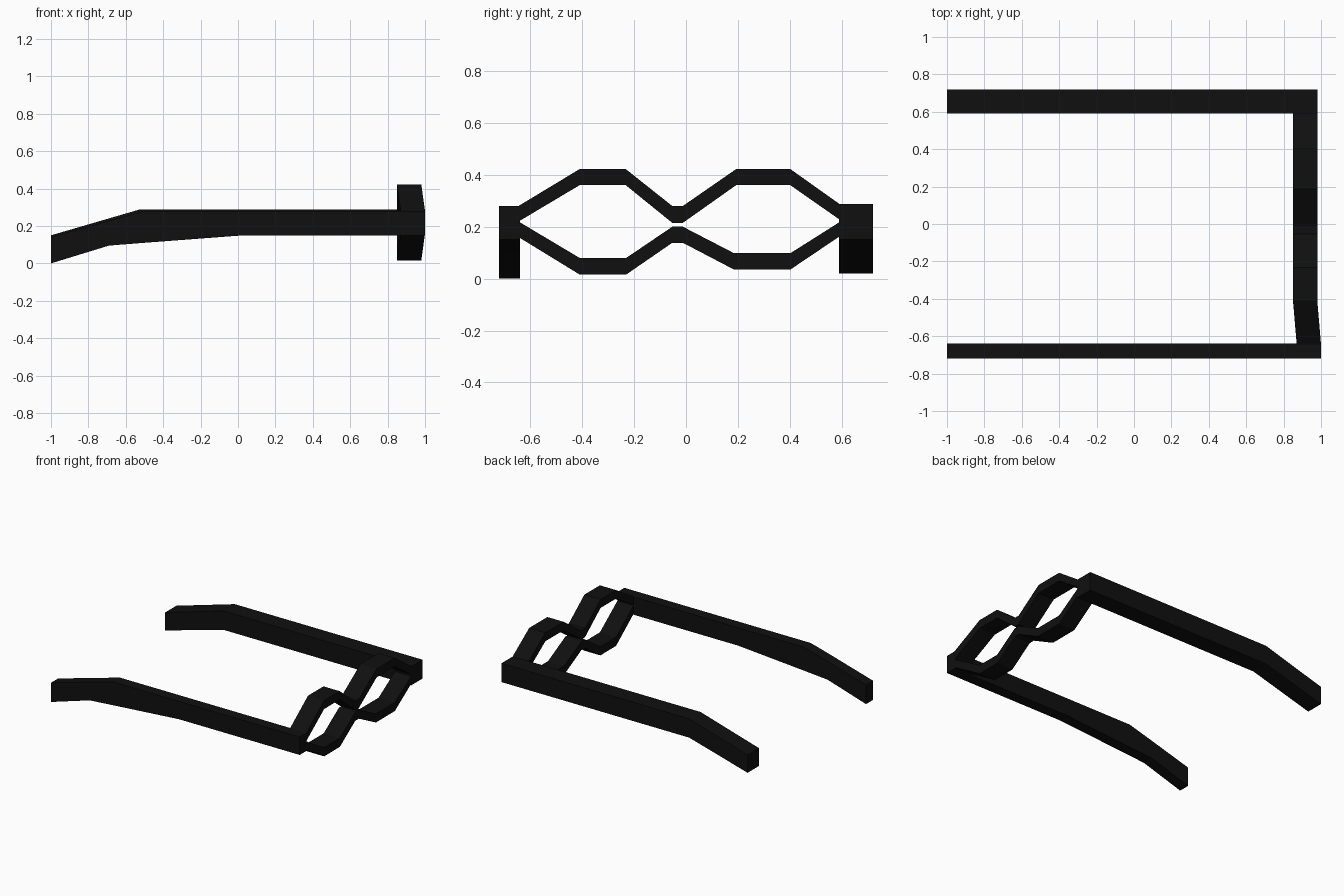
import bpy

if "Cube" in bpy.data.objects:
    bpy.data.objects.remove(bpy.data.objects["Cube"])

black = bpy.data.materials.new("black_plastic")
black.diffuse_color = (0.005, 0.005, 0.005, 1)
black.use_nodes = True
black.node_tree.nodes["Principled BSDF"].inputs["Base Color"].default_value = black.diffuse_color


def make(name, verts, faces):
    mesh = bpy.data.meshes.new(name)
    mesh.from_pydata(verts, [], faces)
    mesh.materials.append(black)
    ob = bpy.data.objects.new(name, mesh)
    bpy.context.collection.objects.link(ob)


def loft(name, sections):
    """Box-like bar through a list of 4-point sections."""
    verts = [p for s in sections for p in s]
    faces = [(3, 2, 1, 0)]
    for i in range(len(sections) - 1):
        a = 4 * i
        faces += [(a + j, a + (j + 1) % 4, a + 4 + (j + 1) % 4, a + 4 + j)
                  for j in range(4)]
    e = len(verts) - 4
    faces.append((e, e + 1, e + 2, e + 3))
    make(name, verts, faces)


def temple(name, y0, y1, rows):
    """Side arm; rows are (x, bottom z, top z)."""
    loft(name, [[(x, y0, b), (x, y0, t), (x, y1, t), (x, y1, b)]
                for x, b, t in rows])


def rim(name, rows):
    """Front bar; rows are (y, bottom z, top z), pushed forward at the -y end."""
    secs = []
    for y, b, t in rows:
        d = 0.02 * min(1, max(0, (-0.41 - y) / 0.23))
        x0, x1 = 0.85 + d, 0.98 + d
        secs.append([(x0, y, b), (x1, y, b), (x1, y, t), (x0, y, t)])
    loft(name, secs)


# side arms
temple("right_arm", -0.72, -0.64,
       [(-1, 0, 0.14), (-0.69, 0.095, 0.228), (-0.5, 0.11, 0.28),
        (0.03, 0.15, 0.28), (1, 0.15, 0.28)])
temple("left_arm", 0.59, 0.72,
       [(-1, 0.02, 0.15), (-0.53, 0.15, 0.287), (0.98, 0.15, 0.287)])

# upper and lower halves of the lens frame
rim("upper_rim", [(-0.645, 0.22, 0.28), (-0.41, 0.36, 0.422),
                  (-0.232, 0.36, 0.422), (-0.053, 0.215, 0.28),
                  (-0.012, 0.215, 0.28), (0.193, 0.36, 0.422),
                  (0.402, 0.36, 0.422), (0.595, 0.225, 0.285)])
rim("lower_rim", [(-0.645, 0.16, 0.22), (-0.41, 0.016, 0.08),
                  (-0.23, 0.016, 0.08), (-0.053, 0.138, 0.2),
                  (-0.012, 0.138, 0.2), (0.185, 0.035, 0.098),
                  (0.402, 0.035, 0.098), (0.595, 0.165, 0.22)])
